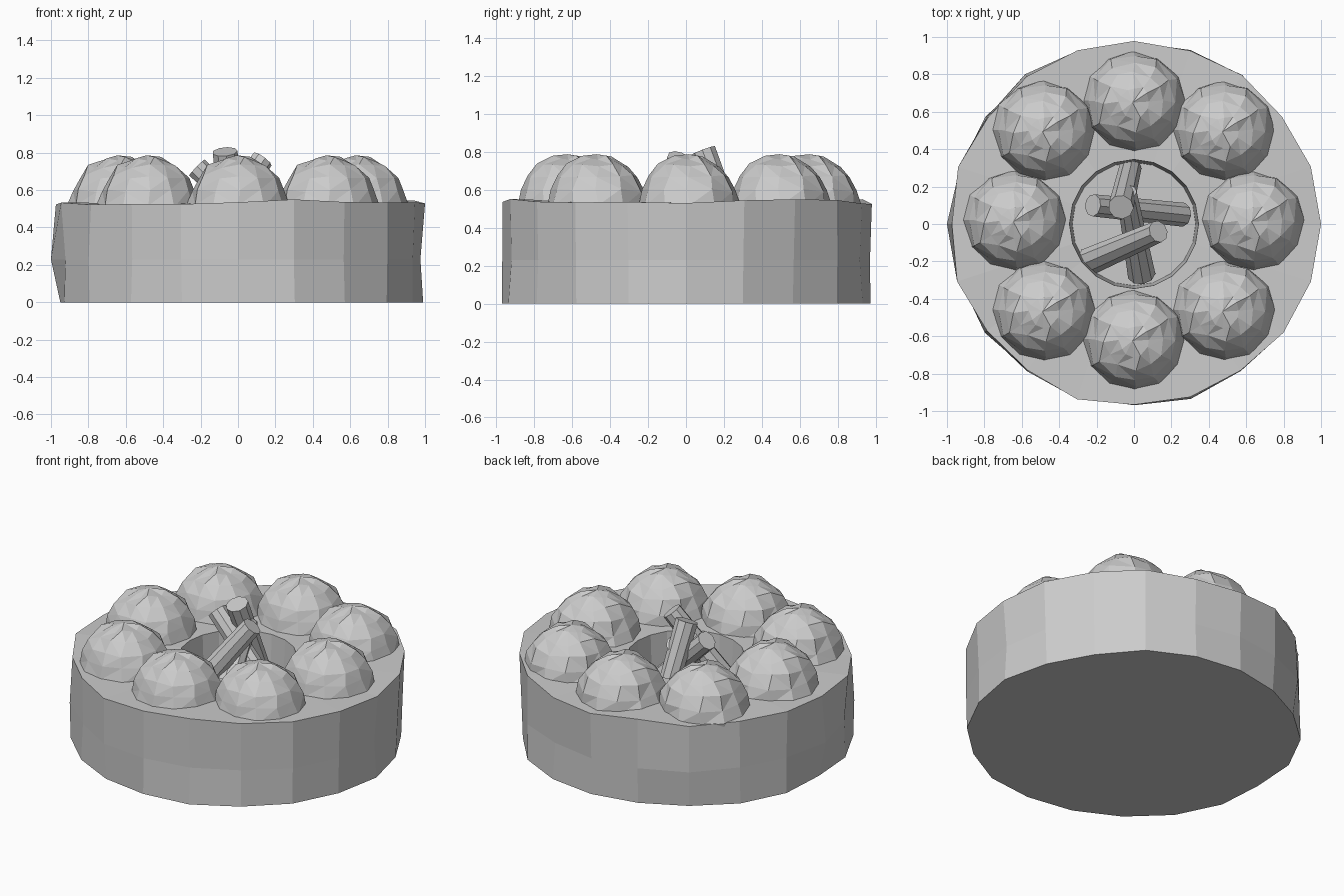
import bpy, bmesh, math, random
from mathutils import Vector

cube = bpy.data.objects.get("Cube")
if cube:
    bpy.data.objects.remove(cube)

random.seed(4)
SIDES = 20
FLOOR = 0.23

stone = bpy.data.materials.new("stone grey")
stone.use_nodes = True
grey = (0.6, 0.6, 0.6, 1)
stone.diffuse_color = grey
stone.node_tree.nodes["Principled BSDF"].inputs["Base Color"].default_value = grey


def finish(name, bm):
    bmesh.ops.recalc_face_normals(bm, faces=bm.faces)
    mesh = bpy.data.meshes.new(name)
    bm.to_mesh(mesh)
    bm.free()
    mesh.materials.append(stone)
    obj = bpy.data.objects.new(name, mesh)
    bpy.context.collection.objects.link(obj)
    return obj


def ring(bm, radius, z, wobble=0.0, lift=0.0):
    verts = []
    for i in range(SIDES):
        a = math.tau * i / SIDES
        r = radius + random.uniform(-wobble, wobble)
        verts.append(bm.verts.new((r * math.cos(a), r * math.sin(a),
                                   z + random.uniform(-lift, lift))))
    return verts


# Hewn round base with a sunken fire pit
bm = bmesh.new()
rings = [ring(bm, 0.97, 0, 0.015), ring(bm, 0.975, FLOOR, 0.015),
         ring(bm, 0.98, 0.535, 0.015, 0.015),
         ring(bm, 0.345, 0.53), ring(bm, 0.33, FLOOR)]
# Pull a few side points out to the full width
rings[2][0].co.x = 1.0
rings[0][0].co.x = 0.99
rings[1][SIDES // 2].co.x = -1.0
rings[0][SIDES // 2].co.x = -0.95
for low, high in zip(rings, rings[1:]):
    for i in range(SIDES):
        j = (i + 1) % SIDES
        bm.faces.new((low[i], low[j], high[j], high[i]))
bm.faces.new(rings[0])
bm.faces.new(rings[-1])
finish("stone_base", bm)

# One rough boulder, repeated in a circle
bm = bmesh.new()
bmesh.ops.create_uvsphere(bm, u_segments=12, v_segments=10, radius=0.268)
for v in bm.verts:
    v.co += Vector([random.uniform(-1, 1) for _ in range(3)]) * 0.011
bmesh.ops.triangulate(bm, faces=bm.faces)
boulder = finish("boulder_1", bm)
for i in range(8):
    obj = boulder
    if i:
        obj = bpy.data.objects.new(f"boulder_{i + 1}", boulder.data)
        bpy.context.collection.objects.link(obj)
    a = math.tau * i / 8
    r = 0.68 if i % 2 else 0.637
    obj.location = (r * math.cos(a), r * math.sin(a) + 0.015, 0.512)


# Leaning firewood
def log(name, foot, tip, foot_radius, tip_radius):
    foot, tip = Vector(foot), Vector(tip)
    axis = tip - foot
    bm = bmesh.new()
    bmesh.ops.create_cone(bm, cap_ends=True, segments=9, radius1=foot_radius,
                          radius2=tip_radius, depth=axis.length)
    obj = finish(name, bm)
    obj.location = (foot + tip) / 2
    obj.rotation_mode = 'QUATERNION'
    obj.rotation_quaternion = axis.to_track_quat('Z', 'Y')


log("log_back", (-0.02, 0.3, 0.25), (-0.07, 0.09, 0.805), 0.06, 0.068)
log("log_left", (-0.24, -0.2, 0.25), (0.13, -0.04, 0.765), 0.075, 0.06)
log("log_front", (0.04, -0.27, 0.25), (-0.04, 0.17, 0.68), 0.075, 0.055)
log("log_right", (0.26, 0.05, 0.25), (-0.22, 0.1, 0.72), 0.065, 0.06)
